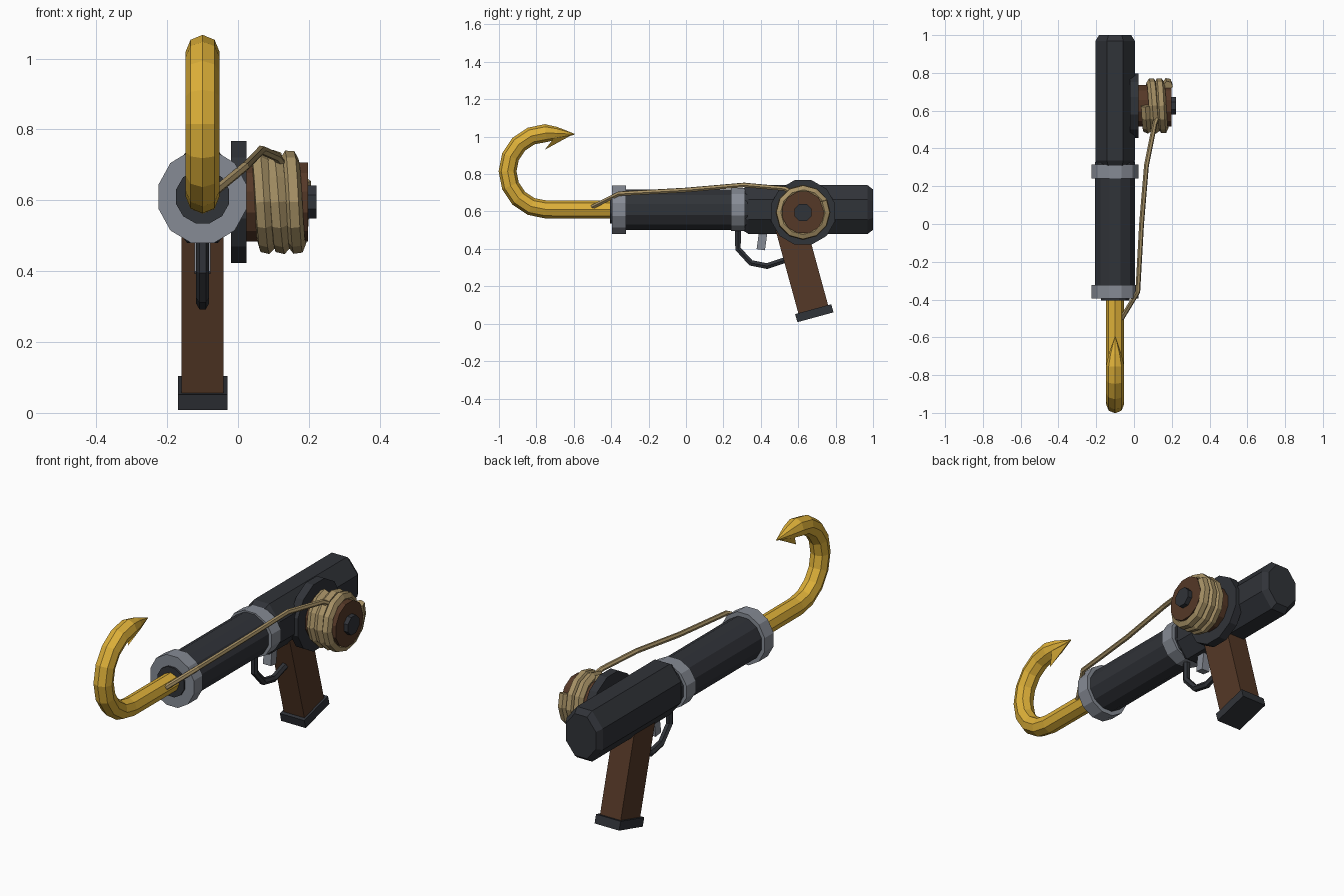
import bpy, bmesh
from math import sin, cos, pi, radians
from mathutils import Vector, Matrix

if "Cube" in bpy.data.objects:
    bpy.data.objects.remove(bpy.data.objects["Cube"])

CX, CZ = -0.10, 0.61  # barrel axis


def material(name, rgb):
    m = bpy.data.materials.new(name)
    m.diffuse_color = (*rgb, 1)
    m.use_nodes = True
    m.node_tree.nodes["Principled BSDF"].inputs["Base Color"].default_value = m.diffuse_color
    return m


GOLD = material("gold", (0.72, 0.43, 0.04))
DARK = material("dark_metal", (0.03, 0.033, 0.04))
STEEL = material("steel", (0.24, 0.26, 0.30))
WOOD = material("wood", (0.09, 0.04, 0.02))
ROPE = material("rope", (0.38, 0.28, 0.13))


def finish(name, bm, mat):
    bmesh.ops.recalc_face_normals(bm, faces=bm.faces)
    me = bpy.data.meshes.new(name)
    bm.to_mesh(me)
    bm.free()
    me.materials.append(mat)
    ob = bpy.data.objects.new(name, me)
    bpy.context.collection.objects.link(ob)
    return ob


def skin(name, rings, mat):
    """Bridge rings of points and cap both ends."""
    bm = bmesh.new()
    vs = [[bm.verts.new(p) for p in r] for r in rings]
    n = len(vs[0])
    for a, b in zip(vs, vs[1:]):
        for i in range(n):
            bm.faces.new((a[i], a[(i + 1) % n], b[(i + 1) % n], b[i]))
    bm.faces.new(vs[0])
    bm.faces.new(vs[-1])
    return finish(name, bm, mat)


def prism_y(name, sections, n, mat):
    """Flat-topped n-gon sections (y, half width, half height) along the barrel."""
    k = 1 / cos(pi / n)
    ang = [2 * pi * (i + 0.5) / n for i in range(n)]
    return skin(name, [[(CX + rx * k * cos(a), y, CZ + rz * k * sin(a)) for a in ang]
                       for y, rx, rz in sections], mat)


def disc_x(name, x0, x1, r, n, mat):
    ang = [2 * pi * (i + 0.5) / n for i in range(n)]
    return skin(name, [[(x, 0.626 + r * cos(a), 0.595 + r * sin(a)) for a in ang]
                       for x in (x0, x1)], mat)


def tube(name, path, radii, n, mat, up=(1, 0, 0)):
    pts = [Vector(p) for p in path]
    if not isinstance(radii, list):
        radii = [radii] * len(pts)
    rings, u = [], Vector(up)
    for i, p in enumerate(pts):
        d0 = (p - pts[max(i - 1, 0)]).normalized()
        d1 = (pts[min(i + 1, len(pts) - 1)] - p).normalized()
        t = (d0 + d1).normalized()
        u = (u - t * u.dot(t)).normalized()
        w = t.cross(u)
        rings.append([p + radii[i] * (u * cos(2 * pi * k / n) + w * sin(2 * pi * k / n))
                      for k in range(n)])
    return skin(name, rings, mat)


def box(name, centre, size, tilt, mat):
    bm = bmesh.new()
    m = (Matrix.Translation(centre) @ Matrix.Rotation(radians(tilt), 4, 'X')
         @ Matrix.Diagonal((*size, 1)))
    bmesh.ops.create_cube(bm, size=1, matrix=m)
    return finish(name, bm, mat)


# Body, barrel and collars
prism_y("rear_body", [(0.31, 0.09, 0.115), (0.335, 0.104, 0.131), (0.97, 0.104, 0.131),
                      (1.0, 0.085, 0.108)], 8, DARK)
prism_y("barrel", [(-0.38, 0.106, 0.108), (0.33, 0.106, 0.108)], 12, DARK)
prism_y("muzzle_bore", [(-0.405, 0.075, 0.075), (-0.35, 0.075, 0.075)], 12, DARK)
prism_y("front_collar", [(-0.395, 0.124, 0.130), (-0.322, 0.124, 0.130)], 12, STEEL)
prism_y("rear_collar", [(0.24, 0.124, 0.115), (0.315, 0.124, 0.115)], 12, STEEL)

# Hook: straight shank, round bend, tapered point
hook = [(CX, -0.38, CZ)]
for i in range(9):
    a = -pi / 2 - pi * i / 8
    hook.append((CX, -0.75 + 0.204 * cos(a), 0.815 + 0.204 * sin(a)))
hook += [(CX, -0.69, 1.018), (CX, -0.595, 1.013)]
tube("hook", hook, [0.048] * 10 + [0.034, 0.002], 8, GOLD)

# Barb under the hook point
bm = bmesh.new()
v = [bm.verts.new((CX + x, y, z)) for x, y, z in (
    (0, -0.605, 1.012), (0.03, -0.70, 1.0), (-0.03, -0.70, 1.0), (0, -0.755, 0.93))]
for f in ((0, 1, 2), (0, 1, 3), (0, 2, 3), (1, 2, 3)):
    bm.faces.new([v[i] for i in f])
finish("hook_barb", bm, GOLD)

# Grip, trigger and guard
T = 15.3
down = Vector((0, sin(radians(T)), -cos(radians(T))))
base = Vector((-0.1, 0.686, 0.056))
box("grip", base - down * 0.245, (0.118, 0.165, 0.49), T, WOOD)
box("grip_cap", base, (0.14, 0.20, 0.045), T, DARK)
box("trigger", (-0.1, 0.408, 0.455), (0.045, 0.045, 0.12), -8, STEEL)
tube("trigger_guard", [(CX, 0.278, 0.53), (CX, 0.278, 0.40), (CX, 0.347, 0.325),
                       (CX, 0.433, 0.308), (CX, 0.56, 0.35)], 0.018, 6, DARK)

# Reel on the right side
disc_x("reel_flange", -0.02, 0.024, 0.178, 12, DARK)
disc_x("reel_drum", 0.02, 0.198, 0.115, 12, WOOD)
disc_x("reel_hub", 0.19, 0.222, 0.05, 8, DARK)
coil = []
for i in range(35):
    a = pi / 2 + 2 * pi * i / 12
    coil.append((0.06 + 0.0425 * i / 12, 0.626 + 0.122 * cos(a), 0.595 + 0.122 * sin(a)))
tube("rope_coil", coil, 0.026, 6, ROPE, up=(0, 0, 1))

# Rope from reel to hook
tube("rope_lead", [(-0.065, -0.50, 0.625), (0.02, -0.36, 0.695), (0.04, 0.0, 0.715),
                   (0.066, 0.31, 0.742), (0.11, 0.53, 0.722), (0.125, 0.57, 0.70)],
     0.013, 6, ROPE)
